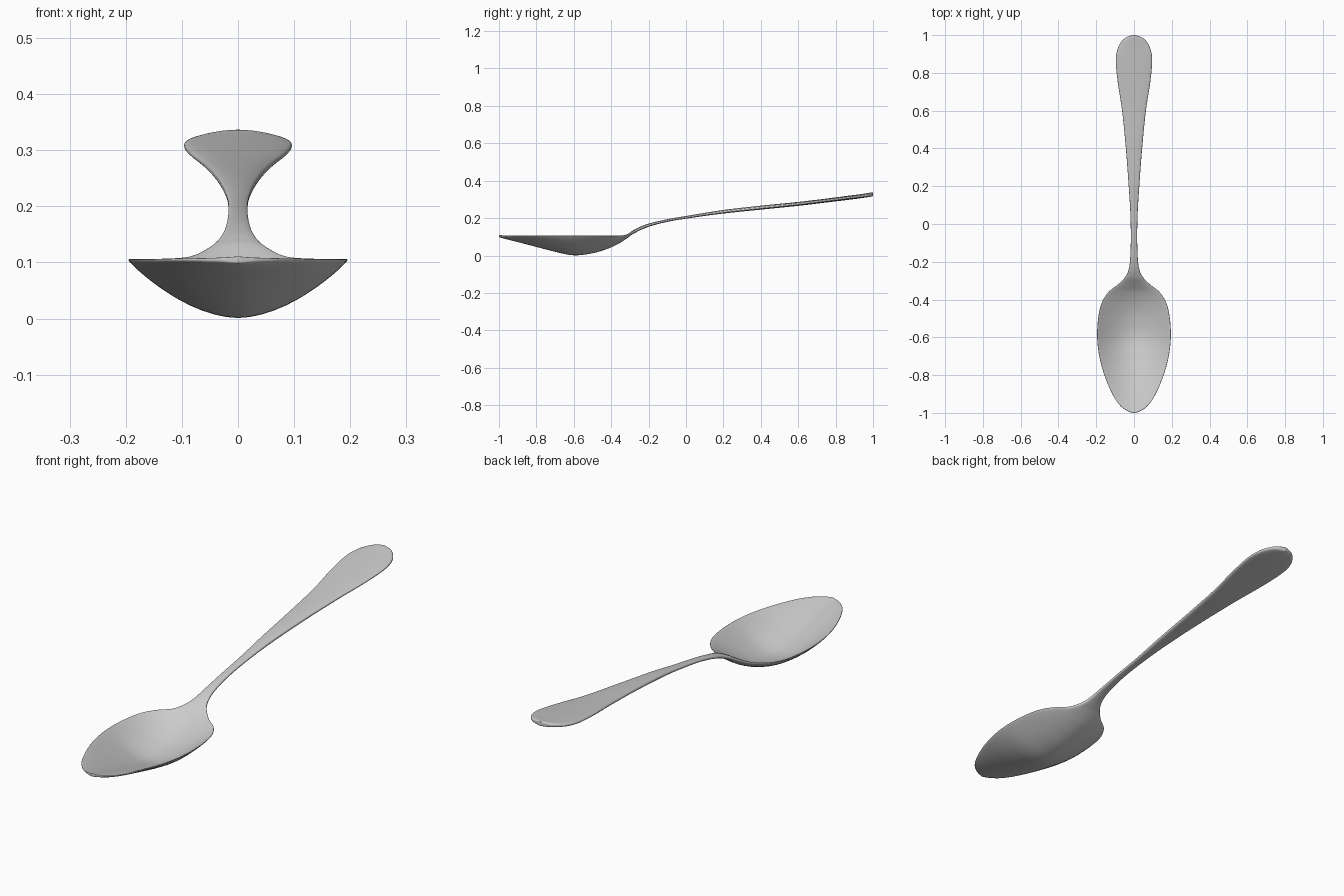
import bpy, bmesh, math

if "Cube" in bpy.data.objects:
    bpy.data.objects.remove(bpy.data.objects["Cube"])

# Stations along the spoon: y, half width, edge height, bowl depth, thickness
STATIONS = [
    (-1.0, 0.004, 0.105, 0.0, 0.012), (-0.99, 0.035, 0.105, 0.003, 0.013),
    (-0.96, 0.075, 0.105, 0.011, 0.014), (-0.9, 0.115, 0.105, 0.026, 0.014),
    (-0.8, 0.157, 0.105, 0.052, 0.014), (-0.7, 0.184, 0.105, 0.078, 0.014),
    (-0.6, 0.195, 0.105, 0.097, 0.014), (-0.5, 0.190, 0.105, 0.086, 0.014),
    (-0.42, 0.172, 0.105, 0.062, 0.014), (-0.36, 0.135, 0.105, 0.034, 0.015),
    (-0.32, 0.085, 0.108, 0.010, 0.018), (-0.28, 0.046, 0.127, 0.0, 0.020),
    (-0.24, 0.028, 0.147, 0.0, 0.019), (-0.18, 0.020, 0.168, 0.0, 0.016),
    (-0.08, 0.017, 0.191, 0.0, 0.014), (0.05, 0.019, 0.212, 0.0, 0.015),
    (0.2, 0.028, 0.234, 0.0, 0.019), (0.4, 0.043, 0.256, 0.0, 0.021),
    (0.6, 0.063, 0.276, 0.0, 0.021), (0.75, 0.086, 0.294, 0.0, 0.021),
    (0.87, 0.096, 0.309, 0.0, 0.022), (0.94, 0.082, 0.318, 0.0, 0.022),
    (0.985, 0.047, 0.325, 0.0, 0.022), (1.0, 0.004, 0.327, 0.0, 0.018),
]
STEPS, RING = 6, 56


def spline(a, b, c, d, t):
    return tuple(0.5 * (2 * q + (r - p) * t + (2 * p - 5 * q + 4 * r - s) * t * t
                        + (3 * q - p - 3 * r + s) * t ** 3)
                 for p, q, r, s in zip(a, b, c, d))


def smooth_stations(pts):
    n, out = len(pts), []
    for i in range(n - 1):
        quad = [pts[max(i - 1, 0)], pts[i], pts[i + 1], pts[min(i + 2, n - 1)]]
        out += [spline(*quad, k / STEPS) for k in range(STEPS)]
    return out + [pts[-1]]


def section(y, w, edge, depth, thick):
    """Closed, rounded strip that sags in the middle by depth."""
    ring = []
    for k in range(RING):
        a = 2 * math.pi * k / RING
        u, s = math.cos(a), math.sin(a)
        sag = max(depth, 0) * (1 - abs(u) ** 1.8)
        z = edge - sag + math.copysign(abs(s) ** 0.6, s) * thick / 2
        ring.append((w * u, y, z))
    return ring


# Spoon: bowl, neck and handle lofted in one skin
bm = bmesh.new()
rings = [[bm.verts.new(p) for p in section(*st)] for st in smooth_stations(STATIONS)]
for r0, r1 in zip(rings, rings[1:]):
    for k in range(RING):
        j = (k + 1) % RING
        bm.faces.new((r0[k], r0[j], r1[j], r1[k]))
bm.faces.new(rings[0])
bm.faces.new(rings[-1][::-1])
bmesh.ops.recalc_face_normals(bm, faces=bm.faces)

mesh = bpy.data.meshes.new("spoon")
bm.to_mesh(mesh)
bm.free()
spoon = bpy.data.objects.new("spoon", mesh)
bpy.context.collection.objects.link(spoon)

# Plain silver grey metal
metal = bpy.data.materials.new("silver_grey")
metal.diffuse_color = (0.6, 0.6, 0.6, 1)
metal.use_nodes = True
metal.node_tree.nodes["Principled BSDF"].inputs["Base Color"].default_value = metal.diffuse_color
mesh.materials.append(metal)

bpy.context.view_layer.objects.active = spoon
spoon.select_set(True)
bpy.ops.object.shade_smooth_by_angle(angle=math.radians(50))
